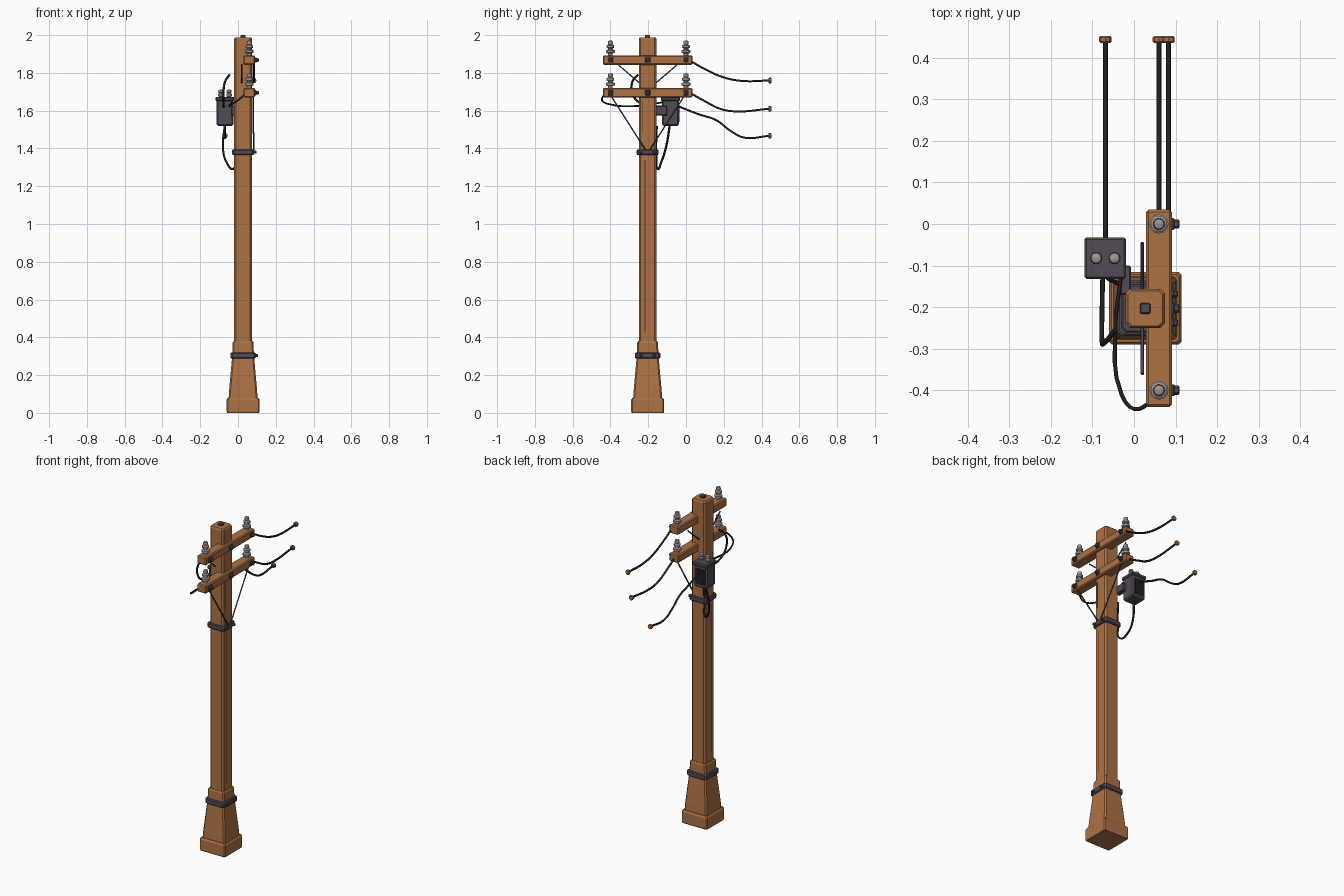
import bpy, bmesh, math
from mathutils import Vector

cube = bpy.data.objects.get("Cube")
if cube:
    bpy.data.objects.remove(cube, do_unlink=True)


def material(name, rgb):
    m = bpy.data.materials.new(name)
    m.use_nodes = True
    m.diffuse_color = (*rgb, 1)
    m.node_tree.nodes["Principled BSDF"].inputs["Base Color"].default_value = (*rgb, 1)
    return m


WOOD = material("orange wood", (0.42, 0.17, 0.06))
CRACK = material("dark wood crack", (0.07, 0.03, 0.015))
METAL = material("grey purple metal", (0.085, 0.07, 0.09))
BLACK = material("black cable", (0.015, 0.015, 0.018))
CERAMIC = material("pale ceramic", (0.36, 0.30, 0.30))

PX, PY = 0.027, -0.203          # pole axis
ARM_X, ARM_Y = 0.06, -0.203     # crossarm centre
ENDS = (-0.4, 0.0)              # insulator positions along the arms


def finish(bm, name, mat):
    bmesh.ops.recalc_face_normals(bm, faces=bm.faces)
    me = bpy.data.meshes.new(name)
    bm.to_mesh(me)
    bm.free()
    me.materials.append(mat)
    ob = bpy.data.objects.new(name, me)
    bpy.context.collection.objects.link(ob)
    return ob


def box(name, centre, size, mat, bevel=0.0):
    bm = bmesh.new()
    bmesh.ops.create_cube(bm, size=1)
    for v in bm.verts:
        v.co = Vector(centre) + Vector(v.co[i] * size[i] for i in range(3))
    ob = finish(bm, name, mat)
    if bevel:
        mod = ob.modifiers.new("edge bevel", 'BEVEL')
        mod.width = bevel
        mod.segments = 1
    return ob


def loft(name, sections, chamfer, mat):
    """Stack chamfered squares (height, half width) around the pole axis."""
    bm = bmesh.new()
    rings = []
    for z, h in sections:
        c = h - chamfer
        pts = [(h, -c), (h, c), (c, h), (-c, h), (-h, c), (-h, -c), (-c, -h), (c, -h)]
        rings.append([bm.verts.new((PX + x, PY + y, z)) for x, y in pts])
    for a, b in zip(rings, rings[1:]):
        for i in range(8):
            j = (i + 1) % 8
            bm.faces.new((a[i], a[j], b[j], b[i]))
    bm.faces.new(rings[0])
    bm.faces.new(rings[-1])
    return finish(bm, name, mat)


def lathe(name, profile, base, mat, axis='Z', sides=12):
    """Spin a profile of (radius, height) pairs around an axis through base."""
    bm = bmesh.new()
    rings = []
    for r, h in profile:
        ring = []
        for i in range(sides):
            a = math.tau * i / sides
            u, v = r * math.cos(a), r * math.sin(a)
            p = {'X': (h, u, v), 'Y': (v, h, u), 'Z': (u, v, h)}[axis]
            ring.append(bm.verts.new(Vector(base) + Vector(p)))
        rings.append(ring)
    for a, b in zip(rings, rings[1:]):
        for i in range(sides):
            j = (i + 1) % sides
            bm.faces.new((a[i], a[j], b[j], b[i]))
    bm.faces.new(rings[0])
    bm.faces.new(rings[-1])
    ob = finish(bm, name, mat)
    bpy.ops.object.select_all(action='DESELECT')
    ob.select_set(True)
    bpy.context.view_layer.objects.active = ob
    bpy.ops.object.shade_smooth_by_angle(angle=math.radians(35))
    return ob


def cable(name, points, radius=0.006, mat=BLACK, smooth=True):
    cu = bpy.data.curves.new(name, 'CURVE')
    cu.dimensions = '3D'
    cu.bevel_depth = radius
    cu.bevel_resolution = 1
    cu.resolution_u = 4
    cu.use_fill_caps = True
    sp = cu.splines.new('BEZIER')
    sp.bezier_points.add(len(points) - 1)
    for bp, p in zip(sp.bezier_points, points):
        bp.co = p
        bp.handle_left_type = bp.handle_right_type = 'AUTO' if smooth else 'VECTOR'
    cu.materials.append(mat)
    ob = bpy.data.objects.new(name, cu)
    bpy.context.collection.objects.link(ob)
    bpy.ops.object.select_all(action='DESELECT')
    ob.select_set(True)
    bpy.context.view_layer.objects.active = ob
    bpy.ops.object.convert(target='MESH')
    return ob


# Pole, footing and metal bands
loft("pole", [(0.3, 0.047), (1.98, 0.047), (1.988, 0.042)], 0.01, WOOD)
loft("footing_plinth", [(0, 0.084), (0.008, 0.087), (0.07, 0.087), (0.08, 0.081)], 0.006, WOOD)
loft("footing_taper", [(0.07, 0.077), (0.12, 0.074), (0.31, 0.057), (0.372, 0.055), (0.38, 0.05)],
     0.008, WOOD)
loft("footing_band", [(0.288, 0.062), (0.293, 0.067), (0.315, 0.067), (0.32, 0.062)], 0.01, METAL)
loft("brace_band", [(1.365, 0.054), (1.37, 0.058), (1.39, 0.058), (1.395, 0.054)], 0.01, METAL)
box("pole_top_cap", (PX, PY, 1.99), (0.026, 0.026, 0.02), METAL, 0.003)
for side in (-1, 1):
    x = PX + side * 0.047
    box("long_crack", (x, PY - 0.013, 0.88), (0.002, 0.005, 0.91), CRACK)
    box("short_crack", (x, PY - 0.028, 1.57), (0.002, 0.004, 0.16), CRACK)
for z in (0.304, 1.38):
    for dy in (-0.035, 0.035):
        lathe("band_bolt", [(0.009, 0), (0.009, 0.012), (0.006, 0.015)],
              (PX + 0.056 + (0.008 if z < 1 else 0), PY + dy, z), METAL, 'X', 6)

# Crossarms with bolts and insulators
INSULATOR = [(0.012, -0.005), (0.012, 0.01), (0.023, 0.014), (0.023, 0.026), (0.013, 0.031),
             (0.013, 0.037), (0.02, 0.041), (0.02, 0.052), (0.011, 0.057), (0.014, 0.064),
             (0.012, 0.075), (0.005, 0.078)]
for label, z in (("upper", 1.868), ("lower", 1.695)):
    box(label + "_crossarm", (ARM_X, ARM_Y, z), (0.062, 0.475, 0.05), WOOD, 0.006)
    for y in (*ENDS, PY):
        box(label + "_bolt_plate", (0.093, y, z), (0.008, 0.028, 0.028), METAL, 0.002)
        lathe(label + "_bolt", [(0.011, 0), (0.011, 0.013), (0.007, 0.016)],
              (0.094, y, z), METAL, 'X', 6)
    for y in ENDS:
        lathe(label + "_insulator", INSULATOR, (ARM_X, y, z + 0.025), CERAMIC)

# Diagonal braces
for s in (-1, 1):
    cable("lower_brace", [(0.08, PY + s * 0.195, 1.68), (0.083, PY + s * 0.01, 1.39)],
          0.004, METAL, False)
    cable("upper_brace", [(0.02, PY + s * 0.158, 1.845), (0.02, PY + s * 0.03, 1.735)],
          0.004, METAL, False)

# Transformer box with lid, door panel, bracket and bushings
TX, TY = -0.069, -0.082
box("transformer_body", (TX, TY, 1.592), (0.09, 0.088, 0.145), METAL, 0.008)
box("transformer_lid", (TX, TY, 1.662), (0.1, 0.1, 0.022), METAL, 0.005)
box("transformer_panel", (TX, TY + 0.044, 1.588), (0.058, 0.006, 0.095), BLACK)
box("transformer_bracket", (-0.022, -0.135, 1.6), (0.03, 0.07, 0.05), METAL, 0.004)
for dx in (-0.022, 0.022):
    lathe("transformer_bushing",
          [(0.009, 0), (0.015, 0.006), (0.015, 0.016), (0.01, 0.021), (0.014, 0.027),
           (0.012, 0.037), (0.005, 0.04)], (TX + dx, TY, 1.672), CERAMIC)

# Outgoing lines, each ending in a wooden knob
LINES = {
    "upper_line": (0.083, [(0.02, 1.865), (0.1, 1.82), (0.2, 1.776), (0.3, 1.757), (0.44, 1.76)]),
    "middle_line": (0.06, [(0.02, 1.695), (0.1, 1.65), (0.18, 1.61), (0.26, 1.596), (0.44, 1.61)]),
    "transformer_line": (-0.069, [(-0.045, 1.625), (0.07, 1.58), (0.16, 1.55), (0.24, 1.49),
                                  (0.31, 1.457), (0.44, 1.467)]),
}
for name, (x, path) in LINES.items():
    cable(name, [(x, y, z) for y, z in path])
    lathe(name + "_knob", [(0.012, 0), (0.015, 0.003), (0.015, 0.013), (0.012, 0.016)],
          (x, 0.436, path[-1][1]), WOOD, 'Y', 8)

# Slack cables around the pole
cable("arm_to_transformer_cable",
      [(0.04, -0.43, 1.69), (0.0, -0.445, 1.655), (-0.03, -0.41, 1.635),
       (-0.045, -0.25, 1.625), (-0.03, -0.12, 1.645)], 0.005)
cable("pole_to_transformer_cable",
      [(-0.045, -0.255, 1.79), (-0.07, -0.285, 1.75), (-0.077, -0.28, 1.68),
       (-0.077, -0.22, 1.63), (-0.075, -0.11, 1.62)])
cable("hanging_loop_cable",
      [(TX, -0.085, 1.53), (-0.08, -0.105, 1.41), (-0.06, -0.132, 1.325), (-0.025, -0.15, 1.292),
       (-0.015, -0.158, 1.36), (-0.015, -0.155, 1.52)])
